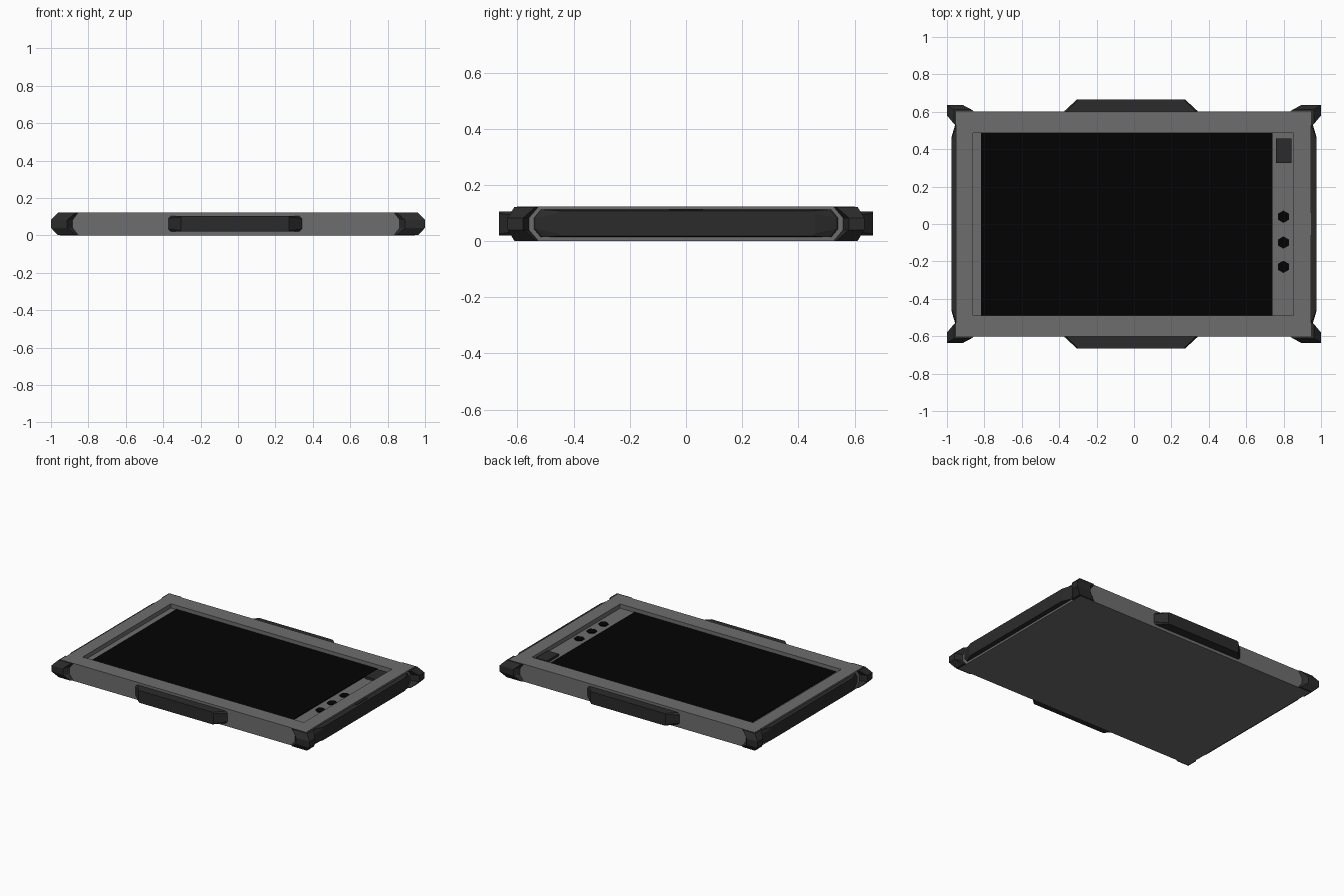
import bpy, bmesh, math

if "Cube" in bpy.data.objects:
    bpy.data.objects.remove(bpy.data.objects["Cube"])


def material(name, v):
    m = bpy.data.materials.new(name)
    m.diffuse_color = (v, v, v, 1)
    m.use_nodes = True
    m.node_tree.nodes["Principled BSDF"].inputs["Base Color"].default_value = m.diffuse_color
    return m


GREY = material("mid grey shell", 0.155)
DARK = material("dark rubber", 0.024)
BLACK = material("screen black", 0.0008)
TOP = 0.123      # upper face height
FLOOR = 0.093    # recess floor height


def loft(name, loops, mat):
    """Join equal-length loops of points and cap both ends."""
    bm = bmesh.new()
    rings = [[bm.verts.new(p) for p in loop] for loop in loops]
    n = len(rings[0])
    for a, b in zip(rings, rings[1:]):
        for i in range(n):
            j = (i + 1) % n
            bm.faces.new((a[i], a[j], b[j], b[i]))
    bm.faces.new(rings[0])
    bm.faces.new(rings[-1])
    bmesh.ops.recalc_face_normals(bm, faces=bm.faces)
    me = bpy.data.meshes.new(name)
    bm.to_mesh(me)
    bm.free()
    me.materials.append(mat)
    ob = bpy.data.objects.new(name, me)
    bpy.context.collection.objects.link(ob)
    return ob


def rect(x0, x1, y0, y1, z):
    return [(x0, y0, z), (x1, y0, z), (x1, y1, z), (x0, y1, z)]


# Shell: outer box, rim and sunken floor
loft("shell", [rect(-0.953, 0.947, -0.601, 0.602, z) for z in (0, TOP)]
     + [rect(-0.861, 0.852, -0.489, 0.487, z) for z in (TOP, FLOOR)], GREY)

# Screen, sensor block and hexagonal buttons in the recess
loft("screen", [rect(-0.819, 0.741, -0.488, 0.486, z)
                for z in (FLOOR - 0.002, FLOOR + 0.004)], BLACK)
loft("sensor_block", [rect(0.758, 0.843, 0.325, 0.457, z)
                      for z in (FLOOR - 0.002, FLOOR + 0.017)], DARK)
for y in (0.039, -0.099, -0.229):
    hexa = [(0.799 + 0.033 * math.sin(k * math.pi / 3),
             y + 0.033 * math.cos(k * math.pi / 3)) for k in range(6)]
    loft("button", [[(a, b, z) for a, b in hexa]
                    for z in (FLOOR - 0.002, FLOOR + 0.006)], BLACK)


def octagon(c, half, z0, z1, cut, cz):
    """Chamfered rectangle as (length, height) pairs."""
    return [(c - half, z0 + cz), (c - half + cut, z0), (c + half - cut, z0),
            (c + half, z0 + cz), (c + half, z1 - cz), (c + half - cut, z1),
            (c - half + cut, z1), (c - half, z1 - cz)]


# Grips on the long sides and bumpers on the short ends
for s in (-1, 1):
    rings = [(0.59, octagon(-0.016, 0.362, 0.02, 0.105, 0.014, 0.014)),
             (0.605, octagon(-0.016, 0.355, 0.02, 0.105, 0.014, 0.014)),
             (0.665, octagon(-0.016, 0.29, 0.02, 0.105, 0.006, 0.006))]
    loft("long_side_grip", [[(u, s * d, z) for u, z in o] for d, o in rings], DARK)
    rings = [(0.94, octagon(0.0, 0.548, 0.014, 0.112, 0.025, 0.03)),
             (0.955, octagon(0.0, 0.535, 0.014, 0.112, 0.025, 0.03)),
             (0.977, octagon(0.0, 0.46, 0.018, 0.108, 0.01, 0.01))]
    loft("end_bumper", [[(s * d, u, z) for u, z in o] for d, o in rings], DARK)

# Small port cover above the right bumper
loft("port_cover", [rect(0.94, 0.962, -0.06, 0.06, z) for z in (0.1, 0.115)], DARK)

# Corner guards: L-shaped plan, bevelled towards top and bottom
WIDE = [(0.875, 0.60), (0.905, 0.635), (1.0, 0.635), (1.0, 0.58),
        (0.945, 0.558), (0.93, 0.585)]
SLIM = [(0.845, 0.60), (0.86, 0.611), (0.962, 0.611), (0.962, 0.535),
        (0.945, 0.525), (0.93, 0.585)]
for sx in (-1, 1):
    for sy in (-1, 1):
        shift = 0.012 if sx > 0 else -0.008
        loft("corner_guard",
             [[(sx * (x - (shift if x < 0.91 else 0)), sy * y, z) for x, y in plan]
              for plan, z in ((SLIM, 0.001), (WIDE, 0.04),
                              (WIDE, 0.083), (SLIM, TOP - 0.001))], DARK)
